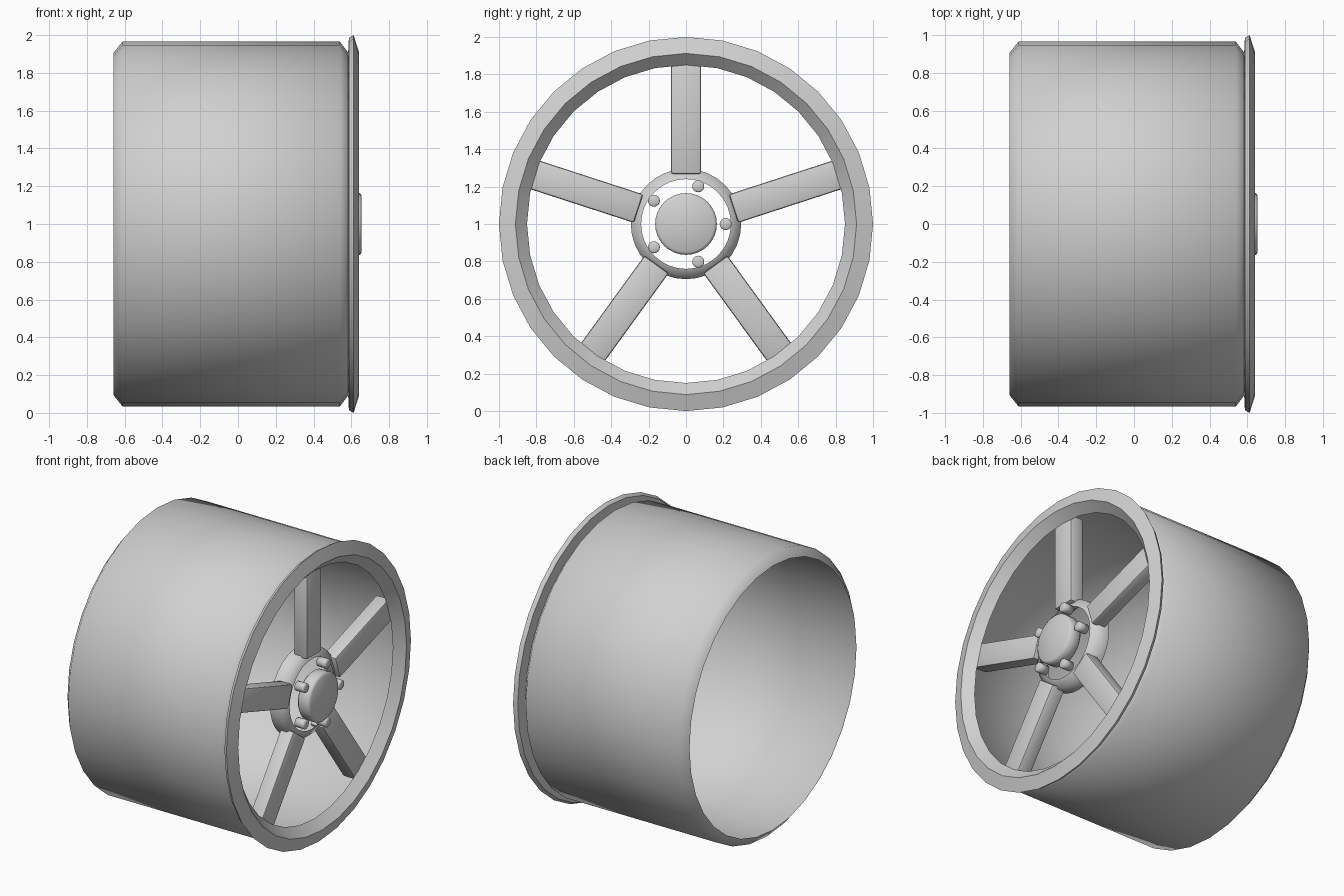
import bpy, bmesh, math
from mathutils import Matrix, Vector

default = bpy.data.objects.get("Cube")
if default:
    bpy.data.objects.remove(default, do_unlink=True)

metal = bpy.data.materials.new("light_grey_metal")
metal.use_nodes = True
GREY = (0.64, 0.64, 0.64, 1)
metal.diffuse_color = GREY
metal.node_tree.nodes["Principled BSDF"].inputs["Base Color"].default_value = GREY
AXIS_Z = 1.0


def finish(name, bm, angle):
    mesh = bpy.data.meshes.new(name)
    bm.to_mesh(mesh)
    bm.free()
    mesh.materials.append(metal)
    obj = bpy.data.objects.new(name, mesh)
    bpy.context.collection.objects.link(obj)
    bpy.ops.object.select_all(action="DESELECT")
    obj.select_set(True)
    bpy.context.view_layer.objects.active = obj
    bpy.ops.object.shade_smooth_by_angle(angle=math.radians(angle))
    return obj


def lathe(name, profile, sides, angle, closed=False, y=0, z=0):
    """Spin (x, radius) points around the wheel axis; zero radius makes a pole."""
    bm = bmesh.new()
    rings = []
    for x, r in profile:
        count = sides if r else 1
        rings.append([bm.verts.new((x, y + r * math.cos(math.tau * i / sides),
                                    AXIS_Z + z + r * math.sin(math.tau * i / sides)))
                      for i in range(count)])
    pairs = list(zip(rings, rings[1:]))
    if closed:
        pairs.append((rings[-1], rings[0]))
    for a, b in pairs:
        for i in range(sides):
            j = (i + 1) % sides
            corners = [a[i % len(a)], a[j % len(a)], b[j % len(b)], b[i % len(b)]]
            bm.faces.new(list(dict.fromkeys(corners)))
    # Point the surface away from the axis, also on open shells
    bm.normal_update()
    if closed or not profile[0][1]:
        bmesh.ops.recalc_face_normals(bm, faces=bm.faces[:])
    else:
        out = sum(f.normal.dot(f.calc_center_median() - Vector((f.calc_center_median().x, y, AXIS_Z + z)))
                  for f in bm.faces)
        if out < 0:
            bmesh.ops.reverse_faces(bm, faces=bm.faces[:])
    return finish(name, bm, angle)


# Open barrel with chamfered ends
lathe("barrel", [(-0.66, 0.905), (-0.612, 0.965), (0.54, 0.965), (0.585, 0.905)], 32, 60)

# Front lip with a sloped inner edge
lathe("front_lip", [(0.583, 0.905), (0.587, 0.985), (0.612, 1.0), (0.64, 0.912), (0.58, 0.85)],
      32, 50, closed=True)

# Hub collar around the open centre
lathe("hub_collar", [(0.45, 0.295), (0.535, 0.295), (0.56, 0.24)], 32, 80)

# Soft-edged centre cap
lathe("centre_cap", [(0.56, 0), (0.56, 0.15), (0.575, 0.165), (0.645, 0.165), (0.655, 0.15), (0.655, 0)],
      32, 100)

# Five spokes and five lug nuts
for k in range(5):
    bm = bmesh.new()
    bmesh.ops.create_cube(bm, size=1)
    bmesh.ops.scale(bm, vec=(0.1, 0.16, 0.615), verts=bm.verts)
    bmesh.ops.translate(bm, vec=(0.53, 0, 0.575), verts=bm.verts)
    bmesh.ops.bevel(bm, geom=bm.edges[:], offset=0.012, segments=2, profile=0.5, affect="EDGES")
    bmesh.ops.rotate(bm, cent=(0, 0, 0), matrix=Matrix.Rotation(math.tau * k / 5, 3, "X"), verts=bm.verts)
    bmesh.ops.translate(bm, vec=(0, 0, AXIS_Z), verts=bm.verts)
    finish(f"spoke_{k + 1}", bm, 40)

    a = math.tau * k / 5
    lathe(f"lug_nut_{k + 1}", [(0.57, 0), (0.57, 0.032), (0.635, 0.032), (0.64, 0.025), (0.64, 0)],
          16, 100, y=0.212 * math.cos(a), z=0.212 * math.sin(a))
